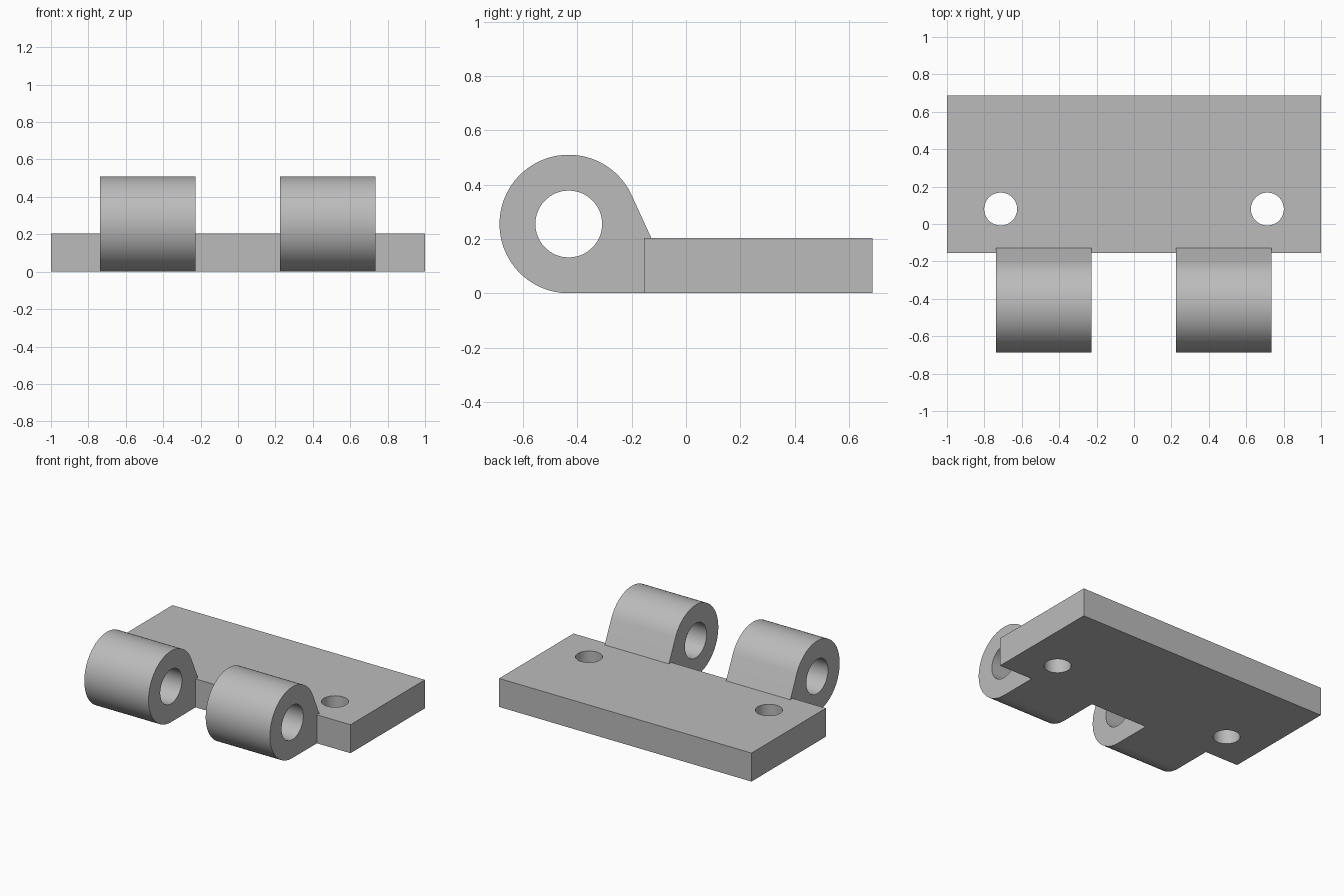
import bpy, bmesh
from math import sin, cos, pi, radians
from mathutils import Vector

cube = bpy.data.objects.get("Cube")
if cube:
    bpy.data.objects.remove(cube, do_unlink=True)

steel = bpy.data.materials.new("grey_metal")
steel.use_nodes = True
grey = (0.5, 0.5, 0.5, 1)
steel.diffuse_color = grey
steel.node_tree.nodes["Principled BSDF"].inputs["Base Color"].default_value = grey


def arc(cx, cy, r, start=0, end=360, steps=64):
    """Points on an arc; a full circle leaves out the repeated end point."""
    count = steps if end - start == 360 else steps + 1
    angles = [radians(start + (end - start) * i / steps) for i in range(count)]
    return [(cx + r * cos(a), cy + r * sin(a)) for a in angles]


def extruded(name, loops, place, depth):
    """Fill an outline with its holes and extrude it into a solid."""
    bm = bmesh.new()
    for loop in loops:
        verts = [bm.verts.new(place(*p)) for p in loop]
        for a, b in zip(verts, verts[1:] + verts[:1]):
            bm.edges.new((a, b))
    bmesh.ops.triangle_fill(bm, edges=bm.edges[:], use_beauty=True)
    geom = bmesh.ops.extrude_face_region(bm, geom=bm.faces[:], use_keep_orig=True)["geom"]
    moved = [g for g in geom if isinstance(g, bmesh.types.BMVert)]
    bmesh.ops.translate(bm, verts=moved, vec=Vector(depth))
    bmesh.ops.recalc_face_normals(bm, faces=bm.faces[:])
    bmesh.ops.dissolve_limit(bm, angle_limit=radians(0.1), verts=bm.verts[:], edges=bm.edges[:])
    mesh = bpy.data.meshes.new(name)
    bm.to_mesh(mesh)
    bm.free()
    mesh.materials.append(steel)
    obj = bpy.data.objects.new(name, mesh)
    bpy.context.collection.objects.link(obj)
    bpy.ops.object.select_all(action='DESELECT')
    obj.select_set(True)
    bpy.context.view_layer.objects.active = obj
    bpy.ops.object.shade_smooth_by_angle(angle=radians(20))
    return obj


front, back, thick = -0.155, 0.687, 0.204

# Mounting plate with two screw holes
outline = [(-1, front), (1, front), (1, back), (-1, back)]
holes = [arc(side * 0.713, 0.08, 0.088) for side in (-1, 1)]
extruded("mounting_plate", [outline] + holes, lambda x, y: (x, y, 0), (0, 0, thick))

# Hinge knuckles: round barrel, sloped web at the back, pin bore
cy, radius = -0.432, 0.255
barrel = arc(cy, radius, radius, 24, 270, 72)
barrel += [(front, 0), (front, thick), (-0.128, thick)]
bore = arc(cy, radius, 0.123)
for name, x in (("right_knuckle", -0.737), ("left_knuckle", 0.225)):
    extruded(name, [barrel, bore], lambda y, z: (x, y, z), (0.509, 0, 0))
